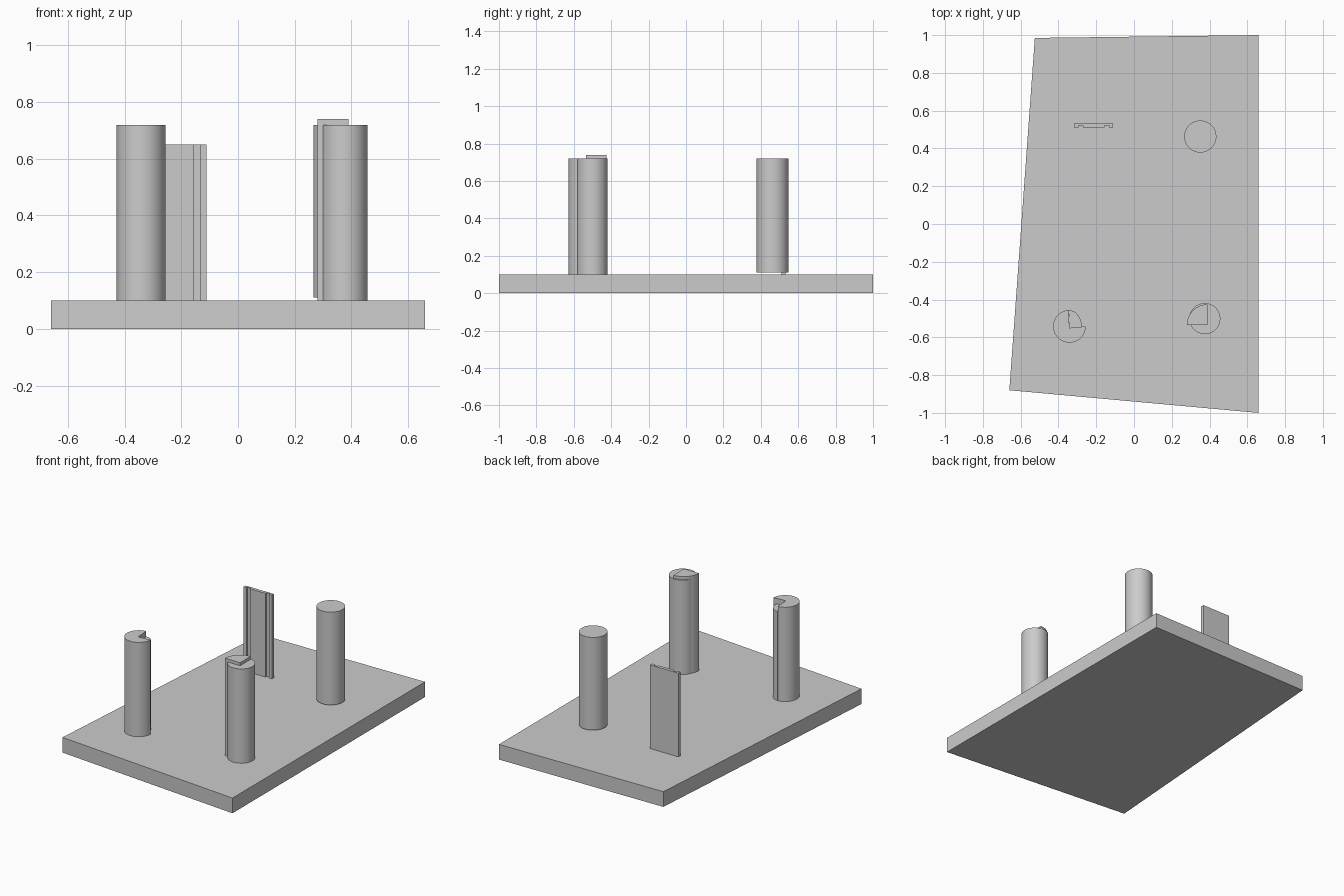
import bpy, bmesh
from math import cos, sin, radians

if "Cube" in bpy.data.objects:
    bpy.data.objects.remove(bpy.data.objects["Cube"])


def prism(name, outline, z0, z1, smooth=True):
    """Extrude a flat counter-clockwise outline from z0 to z1."""
    bm = bmesh.new()
    face = bm.faces.new([bm.verts.new((x, y, z0)) for x, y in outline])
    top = bmesh.ops.extrude_face_region(bm, geom=[face])["geom"]
    for v in top:
        if isinstance(v, bmesh.types.BMVert):
            v.co.z = z1
    bmesh.ops.recalc_face_normals(bm, faces=bm.faces)
    mesh = bpy.data.meshes.new(name)
    bm.to_mesh(mesh)
    bm.free()
    obj = bpy.data.objects.new(name, mesh)
    bpy.context.collection.objects.link(obj)
    if smooth:
        bpy.ops.object.select_all(action="DESELECT")
        obj.select_set(True)
        bpy.context.view_layer.objects.active = obj
        bpy.ops.object.shade_smooth_by_angle(angle=radians(30))
    return obj


def arc(cx, cy, rx, ry, a0, a1, n):
    """n + 1 points along an elliptical arc, angles in degrees."""
    angles = [radians(a0 + (a1 - a0) * i / n) for i in range(n + 1)]
    return [(cx + rx * cos(a), cy + ry * sin(a)) for a in angles]


PLATE_TOP, COLUMN_TOP = 0.10, 0.72

# Skewed base plate
prism("base_plate", [(-0.66, -0.88), (0.66, -1.0), (0.66, 1.0), (-0.525, 0.985)],
      0, PLATE_TOP, smooth=False)

# Full round columns, the back one floating just above the plate
prism("back_right_column", arc(0.351, 0.463, 0.085, 0.085, 0, 360, 64)[:-1],
      0.11, COLUMN_TOP)
prism("front_right_column", arc(0.375, -0.501, 0.082, 0.082, 0, 360, 64)[:-1],
      PLATE_TOP, COLUMN_TOP)

# Quarter wedge rising through the front right column
prism("front_right_wedge",
      [(0.39, -0.535)] + arc(0.39, -0.535, 0.11, 0.11, 90, 180, 20),
      PLATE_TOP, 0.74)

# Front left column with a quarter notch, filled by a lower, slimmer wedge
prism("front_left_column",
      [(-0.341, -0.55)] + arc(-0.342, -0.542, 0.086, 0.086, 94, 360, 48),
      PLATE_TOP, COLUMN_TOP)
prism("front_left_wedge",
      [(-0.341, -0.55)] + arc(-0.342, -0.548, 0.066, 0.091, 0, 94, 20),
      PLATE_TOP, 0.685)

# Thin upright panel with two grooves in its front face
front, groove, back = 0.51, 0.521, 0.532
outline = [(-0.317, front)]
for g0, g1 in ((-0.295, -0.271), (-0.157, -0.133)):
    outline += [(g0, front), (g0, groove), (g1, groove), (g1, front)]
outline += [(-0.111, front), (-0.111, back), (-0.317, back)]
prism("back_left_panel", outline, PLATE_TOP, 0.65, smooth=False)
